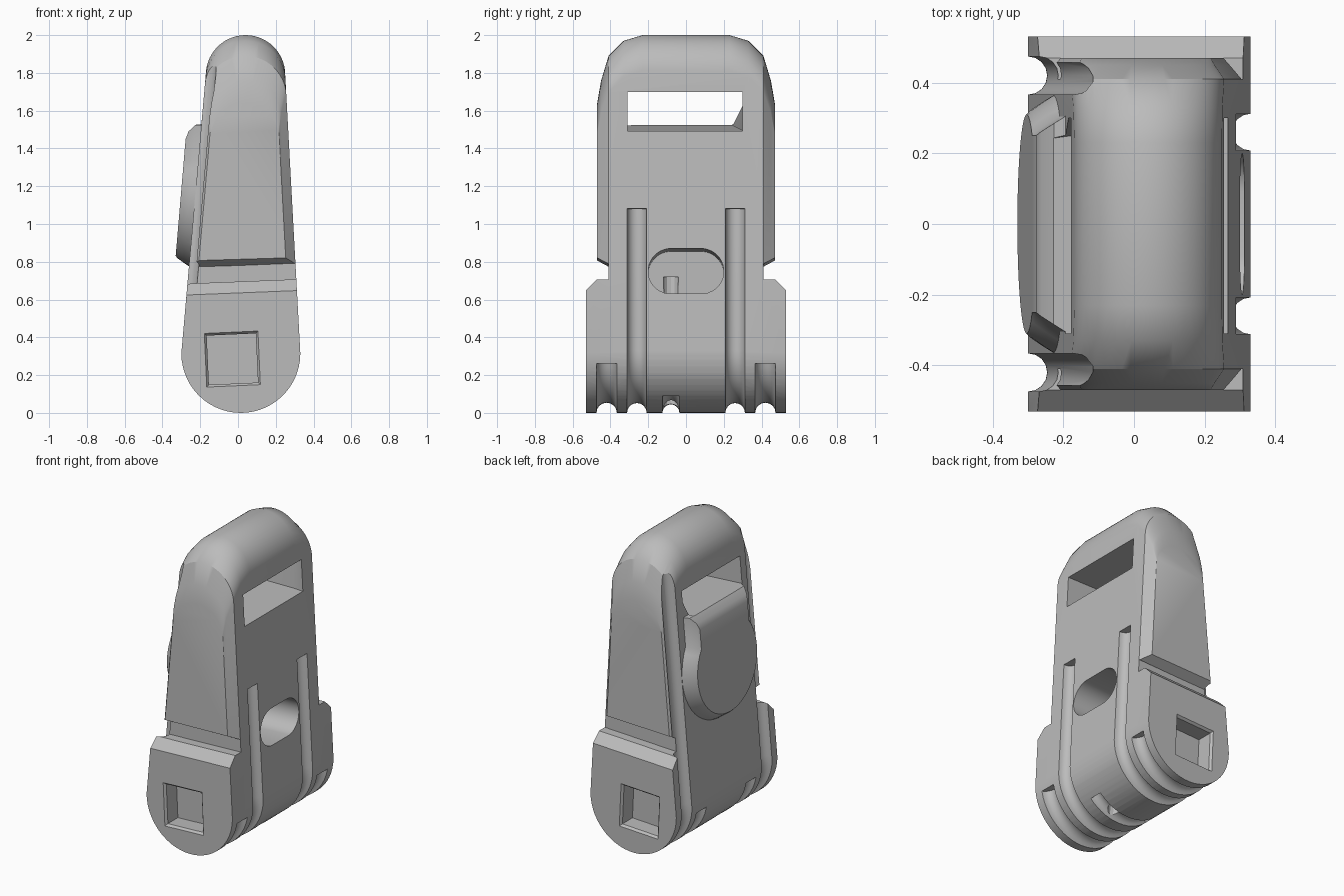
import bpy, bmesh
from math import cos, sin, pi, acos
from mathutils import Vector

cube = bpy.data.objects.get("Cube")
if cube:
    bpy.data.objects.remove(cube)

grey = bpy.data.materials.new("plain grey")
grey.use_nodes = True
GREY = (0.5, 0.5, 0.5, 1)
grey.diffuse_color = GREY
grey.node_tree.nodes["Principled BSDF"].inputs["Base Color"].default_value = GREY

# Side profile: two circles (x, z, radius) joined by tangent lines
LOW, HIGH = Vector((0.015, 0.315, 0.315)), Vector((0.04, 1.79, 0.21))
RIGHT, LEFT = 0.054, -pi - 0.088   # normal angles of the two flat flanks


def make(name, bm):
    bmesh.ops.recalc_face_normals(bm, faces=bm.faces)
    mesh = bpy.data.meshes.new(name)
    bm.to_mesh(mesh)
    bm.free()
    mesh.materials.append(grey)
    ob = bpy.data.objects.new(name, mesh)
    bpy.context.collection.objects.link(ob)
    return ob


def loft(name, rings):
    bm = bmesh.new()
    rows = [[bm.verts.new(p) for p in ring] for ring in rings]
    n = len(rows[0])
    for a, b in zip(rows, rows[1:]):
        for i in range(n):
            j = (i + 1) % n
            bm.faces.new((a[i], a[j], b[j], b[i]))
    bm.faces.new(rows[0])
    bm.faces.new(rows[-1][::-1])
    return make(name, bm)


def profile(y, top=2.0, inset=0.0, n=28):
    """Slice of the body at y, its rounded top lowered along the taper."""
    t = (top - LOW.y - LOW.z) / (HIGH.y + HIGH.z - LOW.y - LOW.z)
    crown = LOW.lerp(HIGH, t)
    return [(c.x + (c.z - inset) * cos(a), y, c.y + (c.z - inset) * sin(a))
            for c, s in ((LOW, -1), (crown, 1))
            for a in (s * pi * i / n for i in range(n + 1))]


def hull(name, slices, cuts):
    """Convex body through mirrored slices, trimmed by (point, normal) planes."""
    bm = bmesh.new()
    for y, top, inset in slices:
        for s in (-1, 1):
            for p in profile(s * y, top, inset):
                bm.verts.new(p)
    res = bmesh.ops.convex_hull(bm, input=bm.verts)
    bmesh.ops.delete(bm, geom=[v for v in bm.verts if not v.link_faces], context='VERTS')
    for co, no in cuts:
        geom = bm.verts[:] + bm.edges[:] + bm.faces[:]
        bmesh.ops.bisect_plane(bm, geom=geom, plane_co=co, plane_no=no, clear_outer=True)
        bmesh.ops.holes_fill(bm, edges=[e for e in bm.edges if e.is_boundary])
    bmesh.ops.dissolve_limit(bm, angle_limit=0.01, verts=bm.verts, edges=bm.edges)
    return make(name, bm)


def combine(target, tool, operation):
    mod = target.modifiers.new("combine", 'BOOLEAN')
    mod.operation, mod.solver, mod.object = operation, 'EXACT', tool
    mesh = bpy.data.meshes.new_from_object(
        target.evaluated_get(bpy.context.evaluated_depsgraph_get()))
    target.modifiers.clear()
    target.data = mesh
    bpy.data.objects.remove(tool)


# Upper case with rounded top and chamfered corners
body = hull("body",
            [(0.23, 2.0, 0), (0.33, 1.97, 0), (0.41, 1.89, 0), (0.45, 1.79, 0.033), (0.47, 1.69, 0.05)],
            [((0, 0, 0.78), (0.04, 0, -1))]
            + [((0, s * 0.41, 0.78), (0.03, s * 0.55, -1)) for s in (-1, 1)])
# Neck, and the wide foot with chamfered shoulders
neck = hull("neck", [(0.41, 1.6, 0)],
            [((0, 0, 0.9), (0, 0, 1)), ((0, 0, 0.5), (0, 0, -1))])
foot = hull("foot", [(0.53, 2.0, 0)],
            [((0, 0, 0.695), (-0.04, 0, 1))]
            + [((0, s * 0.53, 0.635), (-0.04, s, 1)) for s in (-1, 1)])
combine(body, neck, 'UNION')
combine(body, foot, 'UNION')


# Round button on the -x flank with a narrower tab on top
def button_ring(grow, lift, top, w=0.25, r=0.31, cz=1.14, n=32):
    r, w = r + grow, w + grow
    a0 = acos(w / r)
    arc = [a0 - (pi + 2 * a0) * i / n for i in range(n + 1)]
    pts = [(w, top)] + [(r * cos(a), cz + r * sin(a)) for a in arc] + [(-w, top)]
    return [(-0.33 + 0.085 * (z - 0.83) + lift, y, z) for y, z in pts]


button = loft("button", [button_ring(0, 0, 1.45), button_ring(0.012, 0.012, 1.49),
                         button_ring(0.035, 0.045, 1.525), button_ring(0.06, 0.085, 1.53),
                         button_ring(0.06, 0.16, 1.53)])
combine(body, button, 'UNION')


# Cord grooves that follow the side profile
def on_flank(angle, t):
    c = LOW.lerp(HIGH, t)
    return (c.x + c.z * cos(angle), c.y + c.z * sin(angle), angle)


def groove(y, r, start, end, up_right=0, up_left=0, n=24):
    path = [on_flank(start + (end - start) * i / n, 0) for i in range(n + 1)]
    if up_right:
        path.insert(0, on_flank(RIGHT, up_right))
    if up_left:
        path.append(on_flank(LEFT, up_left))
    rings = [[(x + r * cos(f) * cos(a), y + r * sin(f), z + r * cos(f) * sin(a))
              for f in (2 * pi * k / 16 for k in range(16))] for x, z, a in path]
    combine(body, loft("groove", rings), 'DIFFERENCE')


for s in (-1, 1):
    groove(s * 0.42, 0.054, -0.17, LEFT, up_left=1.02)
    groove(s * 0.26, 0.052, RIGHT, -pi + 0.17, up_right=0.51)
groove(-0.08, 0.045, -0.8, -2.3)

# Strap window through the top
window = loft("window", [
    [(x, -0.31, lo), (x, right, lo), (x, 0.3, hi), (x, -0.31, hi)]
    for x, lo, right, hi in ((0.4, 1.485, 0.3, 1.7), (0.2, 1.495, 0.3, 1.7), (-0.4, 1.535, 0.22, 1.7))])
combine(body, window, 'DIFFERENCE')

# Oval pocket in the +x flank
pocket = loft("pocket", [
    [(x, (0.08 if cos(a) > 0 else -0.08) + 0.12 * cos(a), 0.735 + 0.05 * x + 0.12 * sin(a))
     for a in (2 * pi * (k + 0.5) / 32 for k in range(32))] for x in (0.45, 0.0)])
combine(body, pocket, 'DIFFERENCE')

# Cord hole from the underside into the pocket
bore = loft("bore", [
    [(x + 0.04 * cos(a), -0.08 + 0.04 * sin(a), z) for a in (pi * k / 6 for k in range(12))]
    for x, z in ((0.1, -0.05), (0.0, 0.72))])
combine(body, bore, 'DIFFERENCE')

# Square sockets in both ends of the foot
for s in (-1, 1):
    rings = [[(-0.03 + h * (u - 0.045 * v), s * y, 0.285 + h * (v + 0.045 * u))
              for u, v in ((-1, -1), (1, -1), (1, 1), (-1, 1))]
             for h, y in ((0.15, 0.54), (0.13, 0.515), (0.13, 0.41))]
    combine(body, loft("socket", rings), 'DIFFERENCE')

body.data.materials.clear()
body.data.materials.append(grey)
for ob in bpy.context.selected_objects:
    ob.select_set(False)
body.select_set(True)
bpy.context.view_layer.objects.active = body
bpy.ops.object.shade_smooth_by_angle(angle=0.5)
